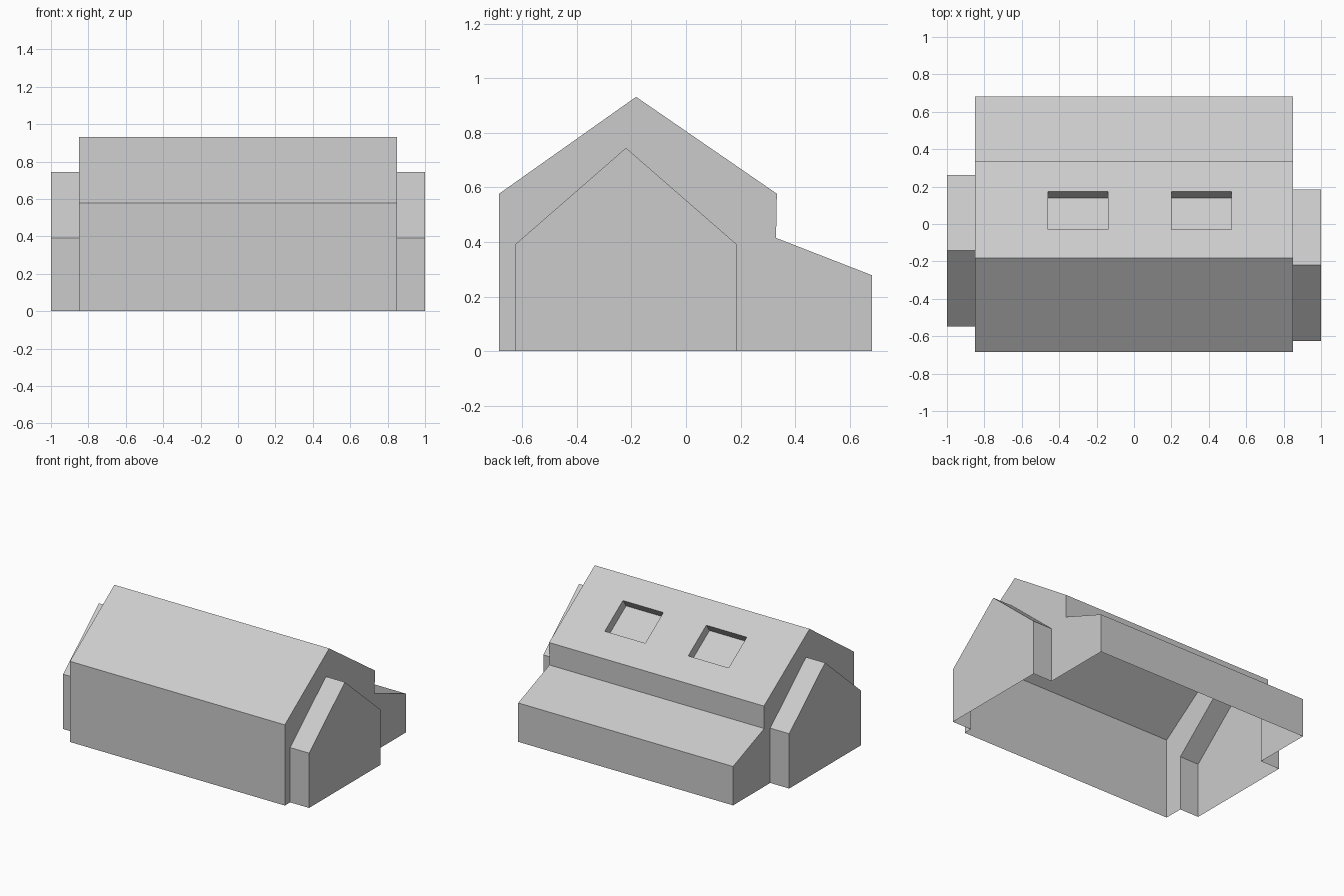
import bpy, bmesh
from mathutils import Vector

cube = bpy.data.objects.get("Cube")
if cube:
    bpy.data.objects.remove(cube, do_unlink=True)

# One plain grey for the whole building
COLOR = (0.6, 0.6, 0.6, 1)
grey = bpy.data.materials.new("plain_grey")
grey.use_nodes = True
grey.diffuse_color = COLOR
grey.node_tree.nodes["Principled BSDF"].inputs["Base Color"].default_value = COLOR

HALF = 0.85      # half length of the main hall
END = 1.0        # outer face of the end wings

# Hall section with the rear lean-to, from front foot to rear foot (y, z)
HALL = [(-0.685, 0), (-0.685, 0.577), (-0.183, 0.932), (0.333, 0.577),
        (0.33, 0.415), (0.682, 0.278), (0.682, 0)]


def wing_section(ridge):
    """Gabled section of an end wing centred on its ridge."""
    w = 0.405
    return [(ridge - w, 0), (ridge - w, 0.392), (ridge, 0.745),
            (ridge + w, 0.392), (ridge + w, 0)]


def skin(bm, section, x0, x1):
    """Open-bottomed strip of walls and roofs between x0 and x1 (x0 < x1)."""
    a, b = [[bm.verts.new((x, y, z)) for y, z in section] for x in (x0, x1)]
    return [bm.faces.new((a[i], b[i], b[i + 1], a[i + 1]))
            for i in range(len(section) - 1)]


def wall(bm, outline, x):
    """Flat end wall facing away from the centre."""
    f = bm.faces.new([bm.verts.new((x, y, z)) for y, z in outline])
    f.normal_update()
    if f.normal.x * x < 0:
        f.normal_flip()


def finish(bm, name):
    bmesh.ops.remove_doubles(bm, verts=bm.verts, dist=0.0005)
    mesh = bpy.data.meshes.new(name)
    bm.to_mesh(mesh)
    bm.free()
    mesh.materials.append(grey)
    obj = bpy.data.objects.new(name, mesh)
    bpy.context.collection.objects.link(obj)


WINGS = {"right_wing": (-1, -0.143), "left_wing": (1, -0.22)}

# Hall: walls and roofs, with end walls open where the wings join
hall = bmesh.new()
rear_slope = skin(hall, HALL, -HALF, HALF)[2]
for side, ridge in WINGS.values():
    wall(hall, HALL + wing_section(ridge)[::-1], side * HALF)

# Skylights: slice the rear slope and sink two panes square to the roof
rear_slope.normal_update()
normal = rear_slope.normal.copy()
panes = [(-0.46, -0.14), (0.20, 0.52)]
pane_y = (-0.03, 0.175)
cuts = [((x, 0, 0), (1, 0, 0)) for pane in panes for x in pane]
cuts += [((0, y, 0), (0, 1, 0)) for y in pane_y]
for co, no in cuts:
    slope = [f for f in hall.faces if f.normal.dot(normal) > 0.999]
    geom = slope + list({e for f in slope for e in f.edges}) \
        + list({v for f in slope for v in f.verts})
    bmesh.ops.bisect_plane(hall, geom=geom, plane_co=co, plane_no=no, dist=1e-5)
    hall.normal_update()


def is_pane(f):
    c = f.calc_center_median()
    return (f.normal.dot(normal) > 0.999 and pane_y[0] < c.y < pane_y[1]
            and any(a < c.x < b for a, b in panes))


sunk = [f for f in hall.faces if is_pane(f)]
region = bmesh.ops.extrude_face_region(hall, geom=sunk)["geom"]
bmesh.ops.delete(hall, geom=[f for f in sunk if f.is_valid], context='FACES_ONLY')
bmesh.ops.translate(hall, vec=normal * -0.063,
                    verts=[v for v in region if isinstance(v, bmesh.types.BMVert)])
finish(hall, "hall")

# End wings: gabled shells opening into the hall
for name, (side, ridge) in WINGS.items():
    wing = bmesh.new()
    section = wing_section(ridge)
    skin(wing, section, *sorted((side * HALF, side * END)))
    wall(wing, section, side * END)
    finish(wing, name)
